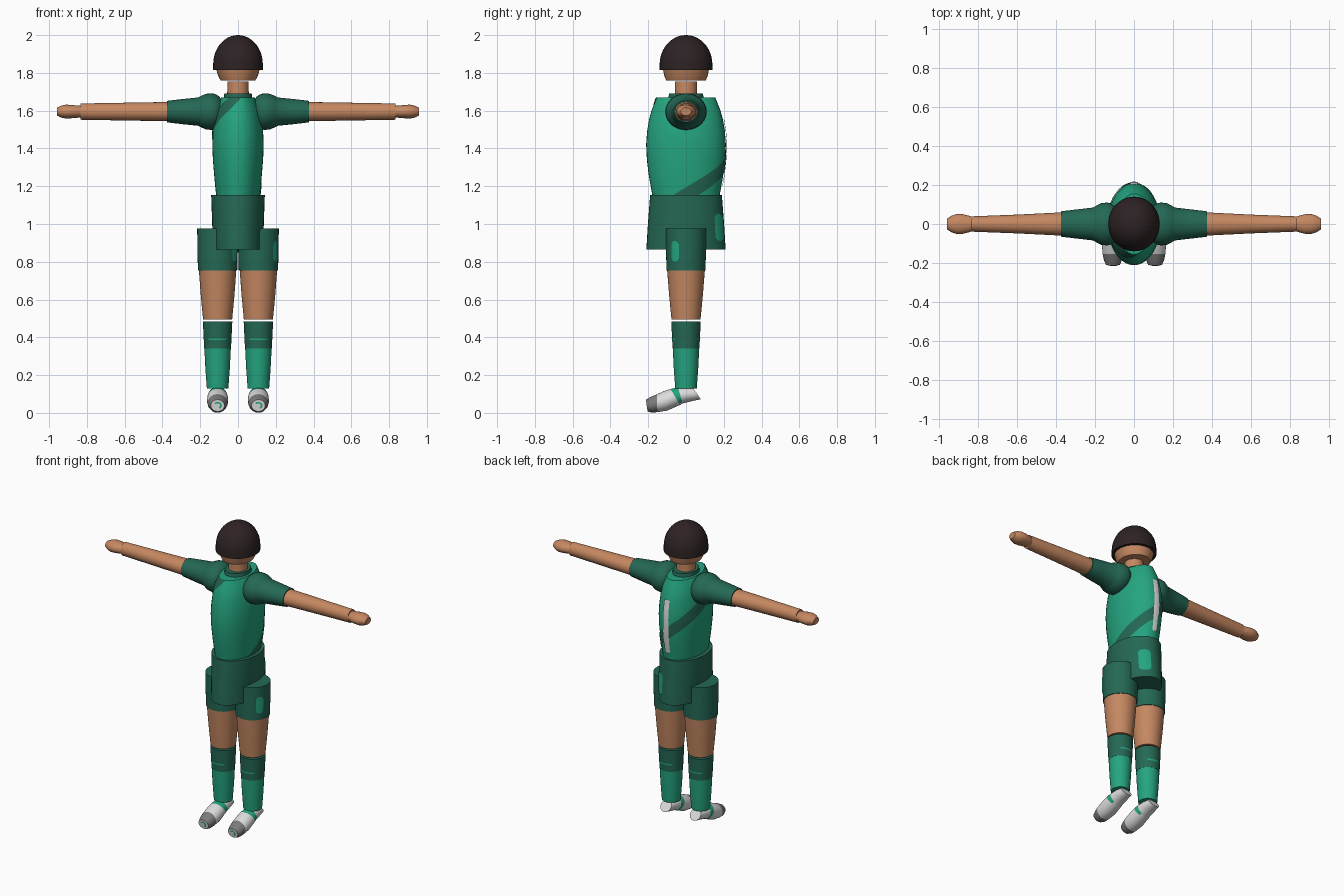
import bpy, math
from mathutils import Vector

if "Cube" in bpy.data.objects:
    bpy.data.objects.remove(bpy.data.objects["Cube"])

SEG = 40


def material(name, rgb):
    m = bpy.data.materials.new(name)
    m.diffuse_color = (*rgb, 1)
    m.use_nodes = True
    m.node_tree.nodes["Principled BSDF"].inputs["Base Color"].default_value = m.diffuse_color
    return m


GREEN = material("bright_green", (0.018, 0.376, 0.216))
DARK = material("dark_green", (0.018, 0.138, 0.090))
SKIN = material("skin", (0.560, 0.245, 0.120))
HAIR = material("dark_hair", (0.027, 0.016, 0.017))
WHITE = material("white", (0.72, 0.72, 0.73))
GREY = material("toe_grey", (0.20, 0.20, 0.20))


def make(name, verts, faces, mats):
    me = bpy.data.meshes.new(name)
    me.from_pydata(verts, [], faces)
    for m in mats:
        me.materials.append(m)
    ob = bpy.data.objects.new(name, me)
    bpy.context.collection.objects.link(ob)
    return ob


def loft(name, rings, mats):
    """Capped tube through rings of (centre, u axis, v axis); u x v points along the tube."""
    verts, faces = [], []
    for c, u, v in rings:
        for i in range(SEG):
            a = 2 * math.pi * i / SEG
            verts.append(Vector(c) + Vector(u) * math.cos(a) + Vector(v) * math.sin(a))
    for r in range(len(rings) - 1):
        for i in range(SEG):
            j = (i + 1) % SEG
            b = r * SEG
            faces.append((b + i, b + j, b + SEG + j, b + SEG + i))
    faces.append(tuple(reversed(range(SEG))))
    faces.append(tuple(range(len(verts) - SEG, len(verts))))
    return make(name, verts, faces, mats)


def upright(name, profile, mat, x=0.0):
    """Vertical part from (z, half width, half depth) steps."""
    return loft(name, [((x, 0, z), (rx, 0, 0), (0, ry, 0)) for z, rx, ry in profile], [mat])


def sideways(name, profile, mat, side):
    """Arm part from (x, half depth, half height) steps."""
    return loft(name, [((side * x, 0, 1.595), (0, side * ry, 0), (0, 0, rz))
                       for x, ry, rz in profile], [mat])


def radii(profile, z):
    for (z0, a0, b0), (z1, a1, b1) in zip(profile, profile[1:]):
        if z <= z1:
            t = max(0, (z - z0) / (z1 - z0))
            return a0 + (a1 - a0) * t, b0 + (b1 - b0) * t
    return profile[-1][1:]


def plate(name, profile, a0, a1, low, high, mat, x=0.0, rows=6, lift=0.004):
    """Thin painted plate hugging an upright part between two angles and two heights."""
    cols = max(6, int(abs(a1 - a0) / 4))
    verts, faces = [], []
    for i in range(cols + 1):
        deg = a0 + (a1 - a0) * i / cols
        t = math.radians(deg)
        lo, hi = low(deg), high(deg)
        for k in range(rows + 1):
            z = lo + (hi - lo) * k / rows
            rx, ry = radii(profile, z)
            verts.append((x + (rx + lift) * math.cos(t), (ry + lift) * math.sin(t), z))
    n = rows + 1
    for i in range(cols):
        for k in range(rows):
            faces.append((i * n + k, (i + 1) * n + k, (i + 1) * n + k + 1, i * n + k + 1))
    return make(name, verts, faces, [mat])


def pill(name, profile, a0, a1, z0, z1, mat, x=0.0, cap=0.018):
    """Plate with rounded ends."""
    def bulge(d):
        s = 2 * (d - a0) / (a1 - a0) - 1
        return cap * (1 - math.sqrt(max(0, 1 - s * s)))
    return plate(name, profile, a0, a1, lambda d: z0 + bulge(d), lambda d: z1 - bulge(d), mat, x)


# Head, hair and neck
upright("head", [(1.76, .092, .105), (1.785, .105, .115), (1.82, .116, .122)], SKIN)
hair = [(1.815, .132, .140)]
for i in range(13):
    a = math.pi / 2 * i / 12
    hair.append((1.845 + .155 * math.sin(a), .131 * math.cos(a) + .0005, .139 * math.cos(a) + .0005))
upright("hair", hair, HAIR)
upright("neck", [(1.64, .058, .060), (1.755, .056, .058)], SKIN)
upright("collar", [(1.63, .080, .100), (1.66, .077, .096), (1.692, .072, .089)], DARK)

# Shirt with spiral sash and back stripe
shirt = [(1.15, .115, .178), (1.20, .121, .187), (1.27, .127, .199), (1.34, .133, .207),
         (1.42, .136, .211), (1.49, .133, .206), (1.55, .126, .196), (1.60, .116, .183),
         (1.64, .102, .167), (1.67, .088, .155)]
upright("shirt", shirt, GREEN)


def clip(z):
    return min(1.669, max(1.151, z))


plate("sash", shirt, -23, 278,
      lambda d: clip(1.29 + .002 * (d - 90)), lambda d: clip(1.375 + .002 * (d - 90)), DARK)
plate("back_stripe", shirt, 82, 98, lambda d: 1.20, lambda d: 1.555, WHITE, lift=.007)

# Hips of the shorts
hips = [(.865, .132, .210), (1.01, .137, .201), (1.153, .142, .190)]
upright("shorts_hips", hips, DARK)
pill("hip_patch", hips, 48, 76, .91, 1.055, GREEN)

for side, tag in ((1, "right"), (-1, "left")):
    # Sleeves, arms and hands
    sideways("sleeve_" + tag,
             [(.075, .04, .035), (.085, .07, .06), (.10, .092, .081), (.12, .106, .093),
              (.14, .110, .097), (.17, .106, .094), (.195, .093, .083), (.21, .084, .075),
              (.29, .075, .067), (.375, .065, .057)], DARK, side)
    sideways("arm_" + tag, [(.36, .060, .051), (.60, .048, .047), (.835, .039, .043)], SKIN, side)
    sideways("hand_" + tag,
             [(.825, .036, .030), (.845, .042, .032), (.88, .051, .035), (.91, .051, .037),
              (.935, .042, .032), (.957, .028, .021)], SKIN, side)

    # Legs from shorts to socks
    x = side * .108
    leg = [(.755, .104, .103), (.86, .107, .106), (.975, .108, .107)]
    upright("shorts_leg_" + tag, leg, DARK, x)
    pill("leg_patch_" + tag, leg, -45, -20, .80, .91, GREEN, x)
    upright("thigh_" + tag, [(.495, .077, .077), (.62, .089, .089), (.77, .100, .101)], SKIN, x)
    cuff = [(.34, .071, .071), (.485, .078, .078)]
    upright("sock_cuff_" + tag, cuff, DARK, x)
    for mid, end in ((-90, "front"), (90, "back")):
        plate("sock_line_%s_%s" % (end, tag), cuff, mid - 40, mid + 40,
              lambda d: .385, lambda d: .395, GREEN, x, 1, .002)
    upright("sock_" + tag, [(.13, .057, .057), (.24, .065, .065), (.34, .070, .070)], GREEN, x)

    # Shoe lofted through side-on (top y, top z, bottom y, bottom z, half width)
    steps = [(.035, .135, .078, .072, .038), (-.010, .137, .030, .062, .047),
             (-.042, .135, -.018, .050, .051), (-.082, .127, -.032, .042, .054),
             (-.115, .116, -.10, .012, .056), (-.153, .099, -.152, .004, .053),
             (-.19, .083, -.18, .001, .046), (-.213, .070, -.203, .008, .036)]
    rings = []
    for ty, tz, by, bz, w in steps:
        top, bot = Vector((x, ty, tz)), Vector((x, by, bz))
        rings.append(((top + bot) / 2, (w, 0, 0), (top - bot) / 2))
    shoe = loft("shoe_" + tag, rings, [WHITE, GREEN, GREY])
    for p in shoe.data.polygons[:-2]:
        band = p.index // SEG
        if band == 2 and p.center.z > .055:
            p.material_index = 1
        elif band >= 5:
            p.material_index = 2

    # Painted green swirl on the toe disc
    c, u, v = rings[-1]
    n = Vector((0, -.004, 0))
    verts, faces = [], []
    for i in range(13):
        a = math.radians(-60 + 200 * i / 12)
        d = Vector(u) * math.cos(a) + v * math.sin(a)
        verts += [c + d * .35 + n, c + d * .62 + n]
    for i in range(12):
        faces.append((2 * i, 2 * i + 1, 2 * i + 3, 2 * i + 2))
    make("toe_mark_" + tag, verts, faces, [GREEN])

# Smooth shading with crisp hems
for ob in bpy.context.scene.objects:
    ob.select_set(True)
    bpy.context.view_layer.objects.active = ob
bpy.ops.object.shade_smooth_by_angle(angle=math.radians(35))
